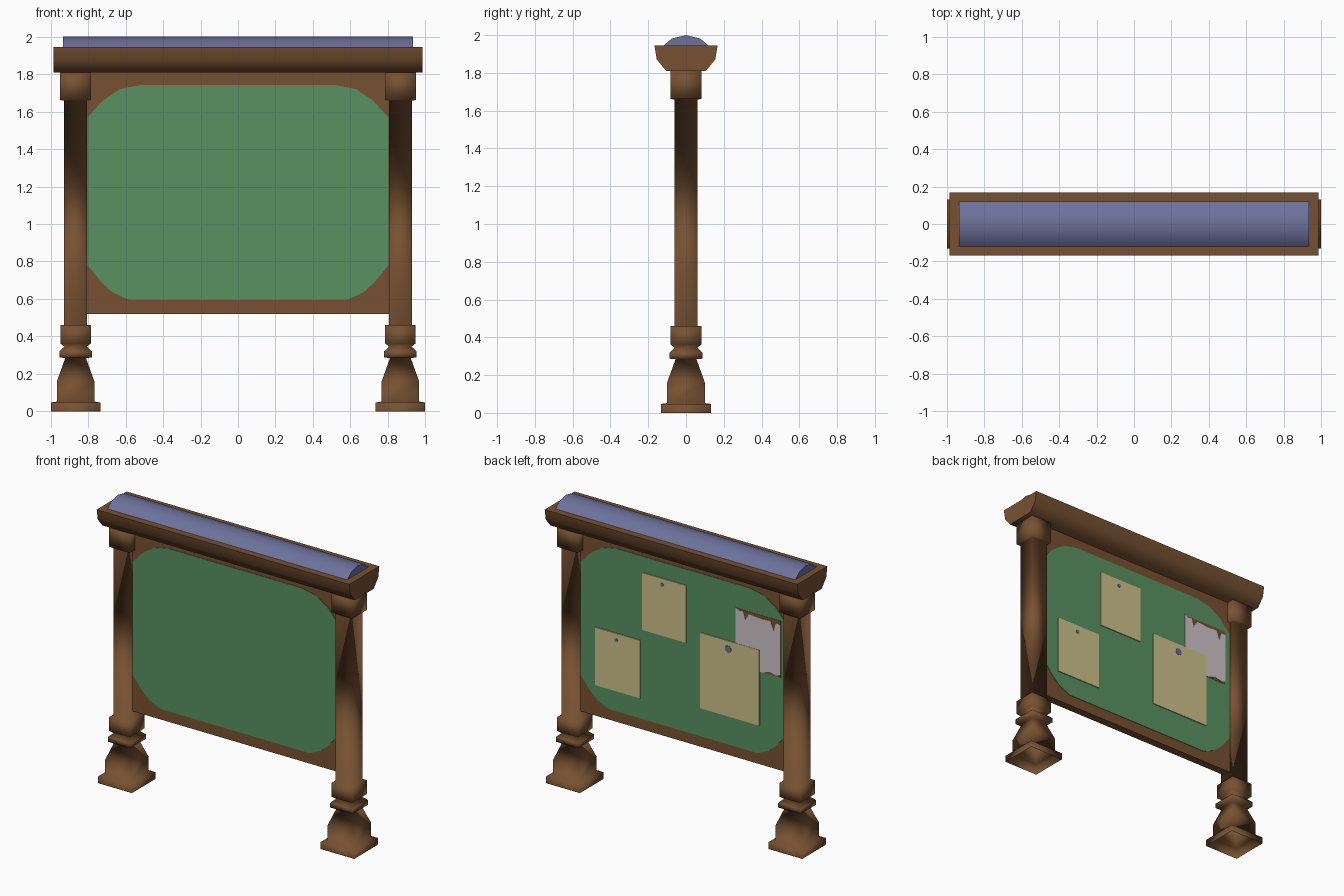
import bpy, bmesh, math

if "Cube" in bpy.data.objects:
    bpy.data.objects.remove(bpy.data.objects["Cube"])

def mat(name, rgb):
    m = bpy.data.materials.new(name)
    m.diffuse_color = (*rgb, 1)
    m.use_nodes = True
    m.node_tree.nodes["Principled BSDF"].inputs["Base Color"].default_value = m.diffuse_color
    return m

WOOD = mat("brown wood", (0.185, 0.083, 0.031))
GREEN = mat("green felt", (0.098, 0.283, 0.119))
SLATE = mat("slate blue", (0.150, 0.168, 0.332))
PAPER = mat("tan paper", (0.617, 0.533, 0.258))
WHITE = mat("pale paper", (0.620, 0.560, 0.578))

def finish(bm, name, material, angle=None):
    bmesh.ops.recalc_face_normals(bm, faces=bm.faces)
    me = bpy.data.meshes.new(name)
    bm.to_mesh(me)
    bm.free()
    me.materials.append(material)
    if angle:
        me.shade_smooth()
        me.set_sharp_from_angle(angle=math.radians(angle))
    ob = bpy.data.objects.new(name, me)
    bpy.context.collection.objects.link(ob)
    return ob

def prism(name, material, pts, a, b, axis="y", angle=None):
    """Extrude a 2D outline from a to b along x (pts are y,z) or y (pts are x,z)."""
    bm = bmesh.new()
    place = (lambda p, t: (t, *p)) if axis == "x" else (lambda p, t: (p[0], t, p[1]))
    lo = [bm.verts.new(place(p, a)) for p in pts]
    hi = [bm.verts.new(place(p, b)) for p in pts]
    bm.faces.new(lo)
    bm.faces.new(hi[::-1])
    for i in range(len(pts)):
        j = (i + 1) % len(pts)
        bm.faces.new((lo[i], hi[i], hi[j], lo[j]))
    return finish(bm, name, material, angle)

def rect(x0, x1, z0, z1):
    return [(x0, z0), (x1, z0), (x1, z1), (x0, z1)]

def mirrored(half):
    """Close a right-hand half outline (bottom to top) with its mirror image."""
    return half + [(-x, z) for x, z in reversed(half) if x]

# Square turned posts, open underneath: (half width, height)
POST = [(0.132, 0), (0.132, 0.047), (0.10, 0.052), (0.10, 0.16), (0.055, 0.285),
        (0.087, 0.287), (0.087, 0.32), (0.06, 0.345), (0.081, 0.362), (0.081, 0.46),
        (0.062, 0.461), (0.062, 1.66), (0.082, 1.661), (0.082, 1.815)]

def post(name, cx):
    bm = bmesh.new()
    rings = [[bm.verts.new((cx + sx * h, sy * h, z))
              for sx, sy in ((-1, -1), (1, -1), (1, 1), (-1, 1))] for h, z in POST]
    for r, s in zip(rings, rings[1:]):
        for i in range(4):
            j = (i + 1) % 4
            bm.faces.new((r[i], r[j], s[j], s[i]))
    bm.faces.new(rings[-1])
    finish(bm, name, WOOD, 180)

post("left_post", -0.867)
post("right_post", 0.867)

# Top beam and its slate ridge
prism("top_beam", WOOD, mirrored([(0.105, 1.81), (0.155, 1.872), (0.167, 1.945)]),
      -0.985, 0.985, "x", 55)
prism("ridge_cap", SLATE, mirrored([(0.12, 1.944), (0.075, 1.982), (0, 2.0)]),
      -0.935, 0.935, "x", 55)

# Board with a green felt field on both faces
F = 0.028
prism("board", WOOD, rect(-0.81, 0.81, 0.52, 1.815), -F, F)
felt = mirrored([(0.58, 0.595), (0.67, 0.635), (0.73, 0.69), (0.803, 0.78),
                 (0.803, 1.57), (0.72, 1.66), (0.63, 1.72), (0.52, 1.742)])
prism("front_felt", GREEN, felt, -F - 0.003, -F)
prism("back_felt", GREEN, felt, F, F + 0.003)

# Torn notice with brown backing showing through the tears
B = F + 0.003
prism("torn_notice_backing", WOOD, rect(-0.761, -0.41, 1.175, 1.575), B, B + 0.002)
torn = [(0, 1), (.1, .96), (.17, .97), (.22, .83), (.3, .95), (.6, .93), (.78, .94),
        (.85, .78), (.9, .93), (1, .92), (1, .05), (.9, .02), (.75, .05), (.6, 0), (0, 0)]
prism("torn_notice", WHITE, [(-0.41 - 0.351 * u, 1.175 + 0.405 * w) for u, w in torn],
      B + 0.002, B + 0.004)

# Tan notices, each with a round pin: outline, pin x, pin z, pin radius
NOTICES = [("upper", (-0.027, 0.316, 1.226, 1.63), 0.16, 1.585, 0.013),
           ("side", (0.332, 0.683, 0.739, 1.147), 0.519, 1.10, 0.013),
           ("large", (-0.597, -0.137, 0.795, 1.328), -0.355, 1.27, 0.025)]
for name, box, px, pz, r in NOTICES:
    prism(name + "_notice", PAPER, rect(*box), B, B + 0.006)
    dot = [(px + r * math.cos(k * math.tau / 10), pz + r * math.sin(k * math.tau / 10))
           for k in range(10)]
    prism(name + "_pin", SLATE, dot, B + 0.006, B + 0.009)
